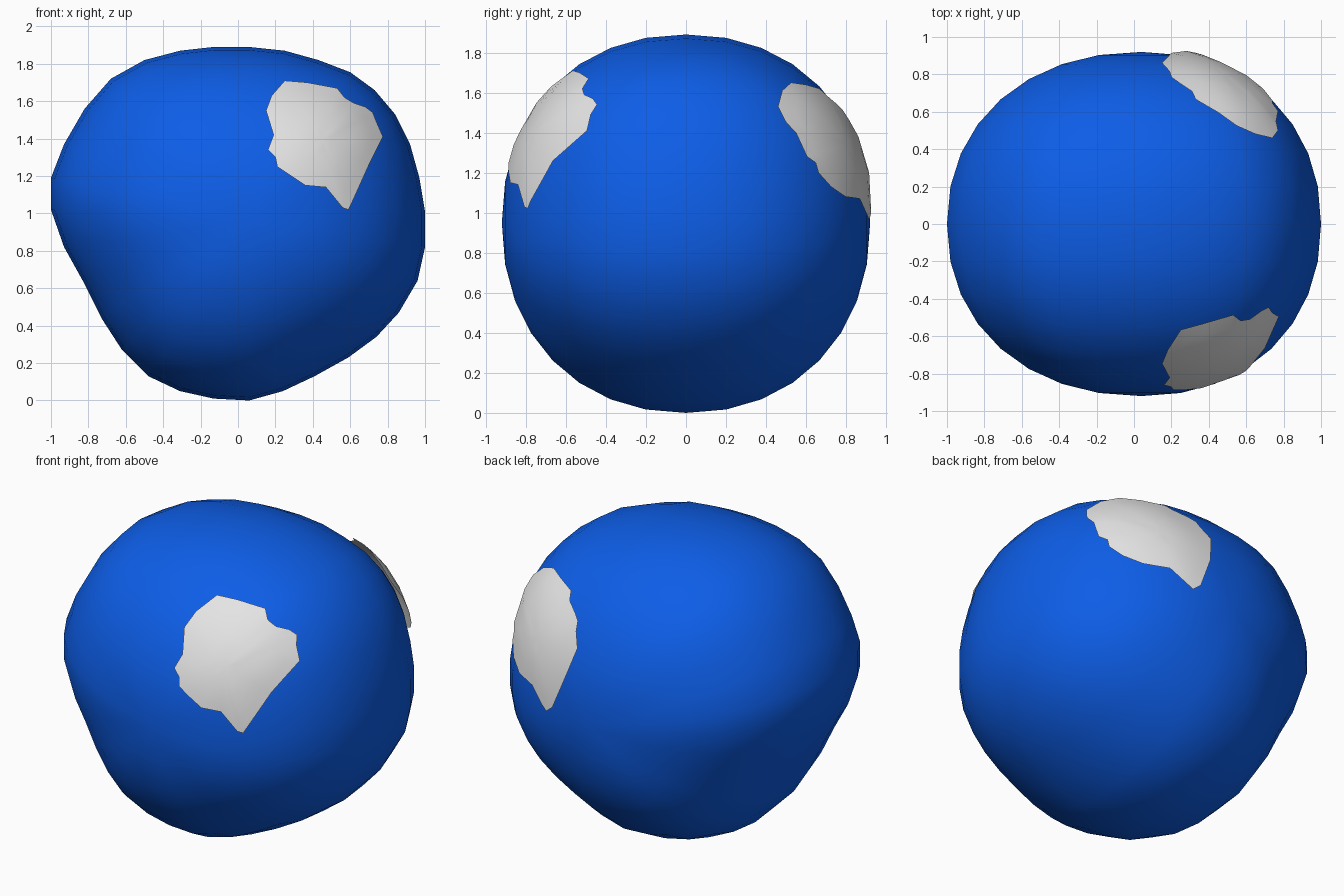
import bpy, bmesh, math
from mathutils import Vector

if "Cube" in bpy.data.objects:
    bpy.data.objects.remove(bpy.data.objects["Cube"])

CX, CZ, HALF_Y, POWER = 0.04, 0.95, 0.92, 2.15

# Cross-section of the body at y = 0, as (x, z)
PROFILE = [(-1, 1.02), (-1, 1.19), (-.93, 1.37), (-.82, 1.56), (-.68, 1.72),
           (-.5, 1.82), (-.31, 1.87), (-.13, 1.89), (.06, 1.89), (.25, 1.87),
           (.43, 1.82), (.6, 1.755), (.73, 1.66), (.84, 1.53), (.92, 1.37),
           (.97, 1.19), (1, 1.01), (1, .82), (.96, .64), (.86, .47),
           (.74, .34), (.59, .23), (.41, .13), (.24, .05), (.06, 0),
           (-.13, 0.01), (-.31, .05), (-.48, .13), (-.62, .27), (-.73, .44),
           (-.83, .64), (-.93, .82)]


def material(name, rgb):
    m = bpy.data.materials.new(name)
    m.diffuse_color = (*rgb, 1)
    m.use_nodes = True
    m.node_tree.nodes["Principled BSDF"].inputs["Base Color"].default_value = m.diffuse_color
    return m


def finish(name, bm, mat):
    for f in bm.faces:
        f.smooth = True
    me = bpy.data.meshes.new(name)
    bm.to_mesh(me)
    bm.free()
    me.materials.append(mat)
    ob = bpy.data.objects.new(name, me)
    bpy.context.collection.objects.link(ob)
    return ob


def section_fraction(x, z):
    """Distance from the centre as a fraction of the profile radius."""
    d = Vector((x - CX, z - CZ))
    n = len(PROFILE)
    for i in range(n):
        a = Vector(PROFILE[i]) - Vector((CX, CZ))
        b = Vector(PROFILE[(i + 1) % n]) - Vector((CX, CZ))
        det = a.x * b.y - a.y * b.x
        u = (d.x * b.y - d.y * b.x) / det
        v = (a.x * d.y - a.y * d.x) / det
        if u >= -1e-6 and v >= -1e-6:
            return u + v
    return 0


def surface_y(x, z):
    t = min(section_fraction(x, z), 1)
    return HALF_Y * (1 - t ** POWER) ** (1 / POWER)


def make_body(mat):
    bm = bmesh.new()
    rings = []
    for k in range(1, 16):
        phi = math.pi * k / 16
        c = math.cos(phi)
        y = -math.copysign(HALF_Y * abs(c) ** (2 / POWER), c)
        s = math.sin(phi) ** (2 / POWER)
        rings.append([bm.verts.new((CX + s * (x - CX), y, CZ + s * (z - CZ)))
                      for x, z in PROFILE])
    front = bm.verts.new((CX, -HALF_Y, CZ))
    back = bm.verts.new((CX, HALF_Y, CZ))
    n = len(PROFILE)
    for i in range(n):
        j = (i + 1) % n
        for a, b in zip(rings, rings[1:]):
            bm.faces.new((a[i], a[j], b[j], b[i]))
        bm.faces.new((front, rings[0][j], rings[0][i]))
        bm.faces.new((back, rings[-1][i], rings[-1][j]))
    bmesh.ops.recalc_face_normals(bm, faces=bm.faces)
    finish("body", bm, mat)


def make_patch(name, outline, side, lift, mat):
    """Thin curved sheet following the body, built from shrinking outlines."""
    bm = bmesh.new()
    n = len(outline)
    mx = sum(p[0] for p in outline) / n
    mz = sum(p[1] for p in outline) / n
    k = 1 + lift

    def point(x, z):
        y = surface_y(CX + (x - CX) / k, CZ + (z - CZ) / k) * k
        return bm.verts.new((x, side * y, z))

    steps = 6
    loops = [[point(mx + (x - mx) * r / steps, mz + (z - mz) * r / steps)
              for x, z in outline] for r in range(1, steps + 1)]
    hub = point(mx, mz)
    for i in range(n):
        j = (i + 1) % n
        bm.faces.new((hub, loops[0][i], loops[0][j]))
        for a, b in zip(loops, loops[1:]):
            bm.faces.new((a[i], b[i], b[j], a[j]))
    bm.normal_update()
    if sum(f.normal.y for f in bm.faces) * side < 0:
        bmesh.ops.reverse_faces(bm, faces=bm.faces)
    finish(name, bm, mat)


blue = material("blue", (0.004, 0.11, 0.8))
white = material("white", (0.78, 0.78, 0.78))

make_body(blue)

# Ragged patch on the front
FRONT = [(.25, 1.71), (.37, 1.7), (.53, 1.67), (.57, 1.62), (.62, 1.59),
         (.68, 1.57), (.72, 1.54), (.74, 1.49), (.775, 1.41), (.7, 1.26),
         (.61, 1.06), (.59, 1.02), (.56, 1.03), (.47, 1.14), (.36, 1.15),
         (.27, 1.21), (.21, 1.25), (.2, 1.3), (.16, 1.34), (.19, 1.42),
         (.15, 1.55), (.18, 1.63)]
make_patch("front_patch", FRONT, -1, 0.015, white)

# Ragged patch on the back
BACK = [(.65, 1.61), (.55, 1.65), (.45, 1.64), (.33, 1.62), (.31, 1.58),
        (.24, 1.54), (.2, 1.51), (.19, 1.46), (.15, 1.38), (.2, 1.2),
        (.28, 1.0), (.33, .96), (.37, .99), (.46, 1.07), (.6, 1.08),
        (.69, 1.13), (.74, 1.2), (.74, 1.25), (.77, 1.28), (.76, 1.4),
        (.77, 1.45), (.74, 1.53)]
make_patch("back_patch", BACK, 1, 0.03, white)
